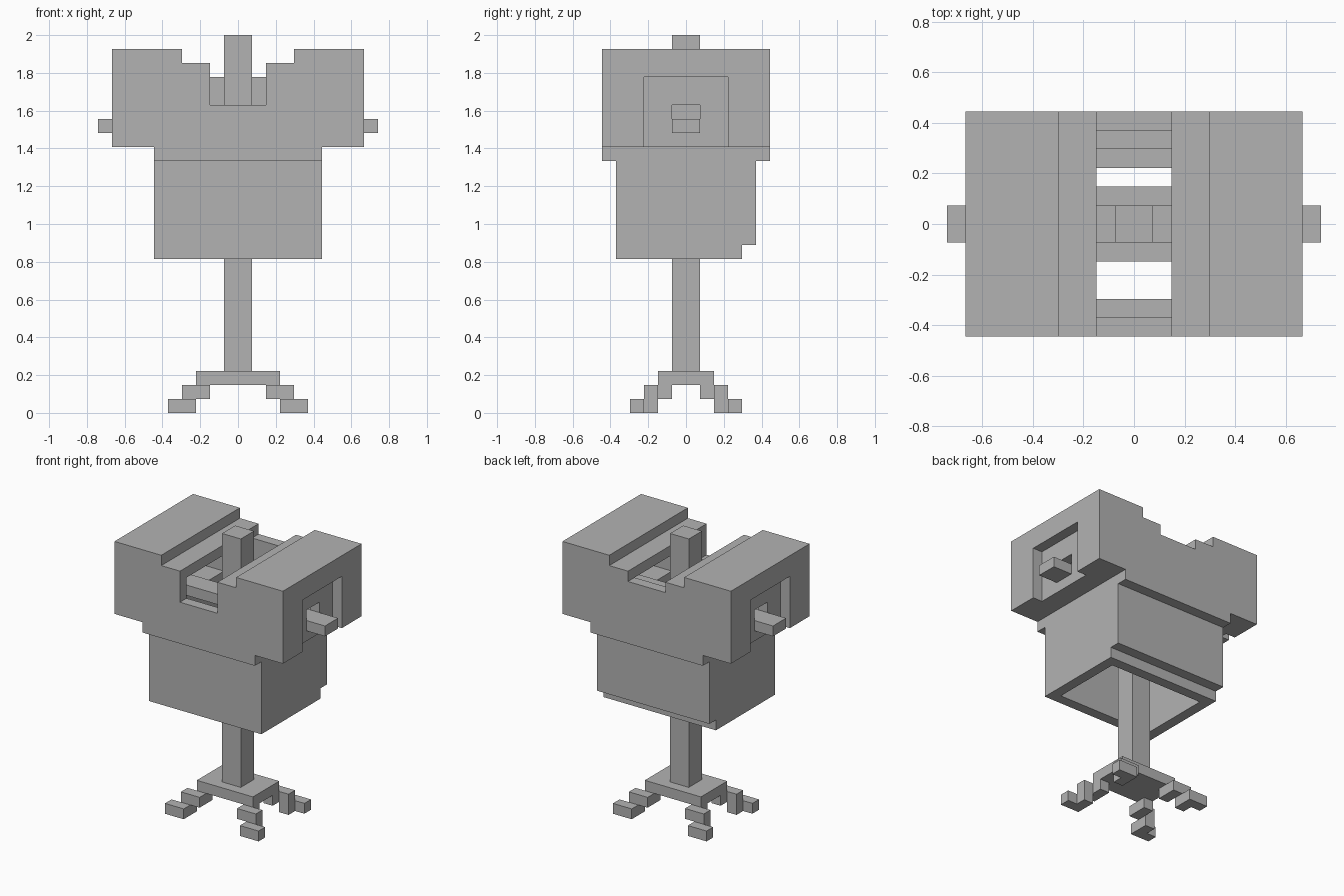
import bpy, bmesh, math
from itertools import product

U = 2 / 27  # one block

cube = bpy.data.objects.get("Cube")
if cube:
    bpy.data.objects.remove(cube, do_unlink=True)

grey = bpy.data.materials.new("plain grey")
grey.use_nodes = True
COLOR = (0.45, 0.45, 0.45, 1)
grey.diffuse_color = COLOR
grey.node_tree.nodes["Principled BSDF"].inputs["Base Color"].default_value = COLOR


def box(x0, x1, y0, y1, z0, z1):
    return set(product(range(x0, x1), range(y0, y1), range(z0, z1)))


def mirror_x(cells):
    return cells | {(-x - 1, y, z) for x, y, z in cells}


def mirror_y(cells):
    return cells | {(x, -y - 1, z) for x, y, z in cells}


def build(name, cells):
    """Skin a set of blocks with its outer faces and merge the flat areas."""
    bm = bmesh.new()
    corners = {}

    def vert(p):
        if p not in corners:
            corners[p] = bm.verts.new([c * U for c in p])
        return corners[p]

    for cell in sorted(cells):
        for axis, side in product(range(3), (0, 1)):
            near = list(cell)
            near[axis] += 2 * side - 1
            if tuple(near) in cells:
                continue
            a, b = (axis + 1) % 3, (axis + 2) % 3
            ring = []
            for da, db in ((0, 0), (1, 0), (1, 1), (0, 1)):
                p = list(cell)
                p[axis] += side
                p[a] += da
                p[b] += db
                ring.append(vert(tuple(p)))
            bm.faces.new(ring if side else ring[::-1])
    bmesh.ops.dissolve_limit(bm, angle_limit=math.radians(1),
                             verts=bm.verts[:], edges=bm.edges[:])
    mesh = bpy.data.meshes.new(name)
    bm.to_mesh(mesh)
    bm.free()
    mesh.materials.append(grey)
    obj = bpy.data.objects.new(name, mesh)
    bpy.context.collection.objects.link(obj)
    return obj


# Wide hollow head, open below, with stepped roof
head = box(-9, 9, -6, 6, 19, 26) | box(-6, 6, -6, 6, 18, 19)
head -= mirror_x(box(5, 8, -5, 5, 20, 25))
head -= box(-5, 5, -5, 5, 18, 24)
head -= box(-4, 4, -6, 6, 25, 26)
# Central roof gap, deep front notch, shallow back notch
head -= box(-2, 2, -6, 6, 24, 25)
head -= box(-2, 2, -6, -5, 22, 24)
# Side recesses with an axle slot in the set-back wall
head -= mirror_x(box(8, 9, -3, 3, 19, 24))
head |= mirror_x(box(7, 8, -4, 4, 19, 25))
head -= mirror_x(box(7, 8, -1, 1, 20, 22))
build("head", head)

# Open-bottomed lower bin, back wall stepping in at the foot
lower_bin = box(-6, 6, -5, 5, 12, 18) | box(-6, 6, -5, 4, 11, 12)
lower_bin -= box(-5, 5, -4, 4, 12, 18) | box(-5, 5, -4, 3, 11, 12)
build("lower_bin", lower_bin)

# Axle through the pole
build("axle", box(-10, 10, -1, 1, 20, 21) - box(-1, 1, -1, 1, 20, 21))

# Pole
build("pole", box(-1, 1, -1, 1, 3, 27))

# Foot plate with four stepped diagonal legs
leg = box(2, 3, 1, 3, 1, 2) | box(3, 4, 2, 3, 1, 2)
leg |= box(3, 4, 2, 4, 0, 1) | box(4, 5, 3, 4, 0, 1)
build("stand_base", box(-3, 3, -2, 2, 2, 3) | mirror_y(mirror_x(leg)))
